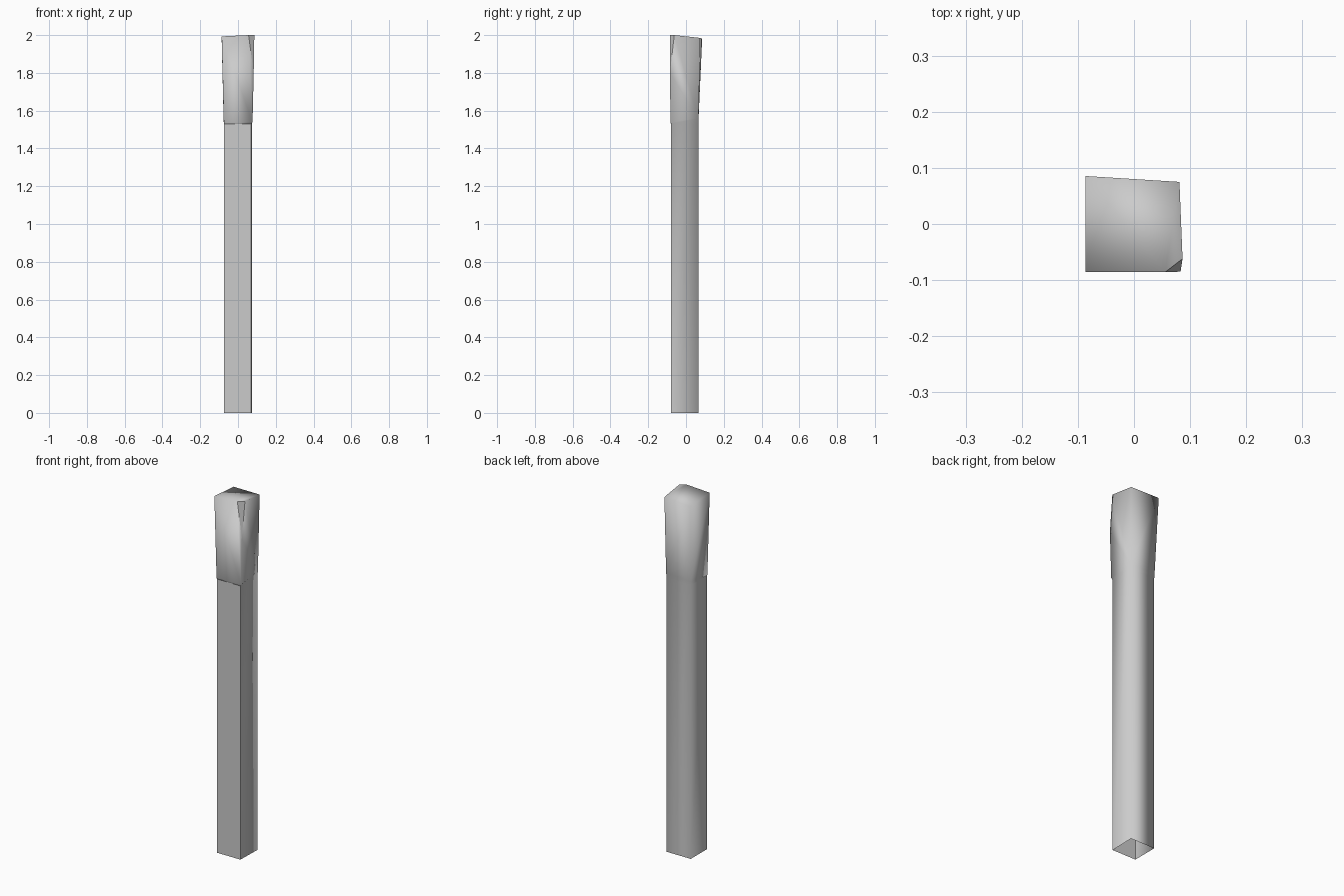
import bpy, bmesh

if "Cube" in bpy.data.objects:
    bpy.data.objects.remove(bpy.data.objects["Cube"])

bm = bmesh.new()


def ring(points):
    return [bm.verts.new(p) for p in points]


def bridge(lower, upper):
    n = len(lower)
    for i in range(n):
        j = (i + 1) % n
        bm.faces.new((lower[i], lower[j], upper[j], upper[i]))


def sharpen(a, b):
    bm.edges.get((a, b)).smooth = False


# Corner order: front left, front right, back right, back left
shaft_plan = [(-0.075, -0.079), (0.070, -0.079), (0.074, 0.065), (-0.075, 0.065)]
base = ring([(x, y, 0) for x, y in shaft_plan])
neck = ring([(x, y, 1.53) for x, y in shaft_plan])
collar = ring([(-0.075, -0.082, 1.535), (0.077, -0.082, 1.54),
               (0.077, 0.066, 1.56), (-0.076, 0.066, 1.55)])

# Shaft, open underneath, and the small step below the head
bridge(base, neck)
bridge(neck, collar)

# Flared head with a chipped front right corner
tip = bm.verts.new((0.083, -0.085, 1.80))
fl, chip_f, chip_r, br, bl = ring([
    (-0.0865, -0.0855, 1.993), (0.056, -0.0855, 2.0), (0.0865, -0.062, 2.0),
    (0.081, 0.075, 1.985), (-0.0865, 0.0855, 1.98)])
c = collar
bm.faces.new((c[0], c[1], tip, chip_f, fl))
bm.faces.new((c[1], c[2], br, chip_r, tip))
bm.faces.new((c[2], c[3], bl, br))
bm.faces.new((c[3], c[0], fl, bl))
bm.faces.new((tip, chip_r, chip_f))
bm.faces.new((fl, chip_f, chip_r, br, bl))

# Smooth shading, with crisp front shaft edges and chip
for f in bm.faces:
    f.smooth = True
for a, b in ((base[0], neck[0]), (base[1], neck[1]), (neck[0], neck[1]),
             (collar[0], collar[1]), (tip, chip_f), (tip, chip_r), (chip_f, chip_r)):
    sharpen(a, b)

bmesh.ops.recalc_face_normals(bm, faces=bm.faces)
mesh = bpy.data.meshes.new("post")
bm.to_mesh(mesh)
bm.free()
bpy.context.collection.objects.link(bpy.data.objects.new("wooden_post", mesh))
